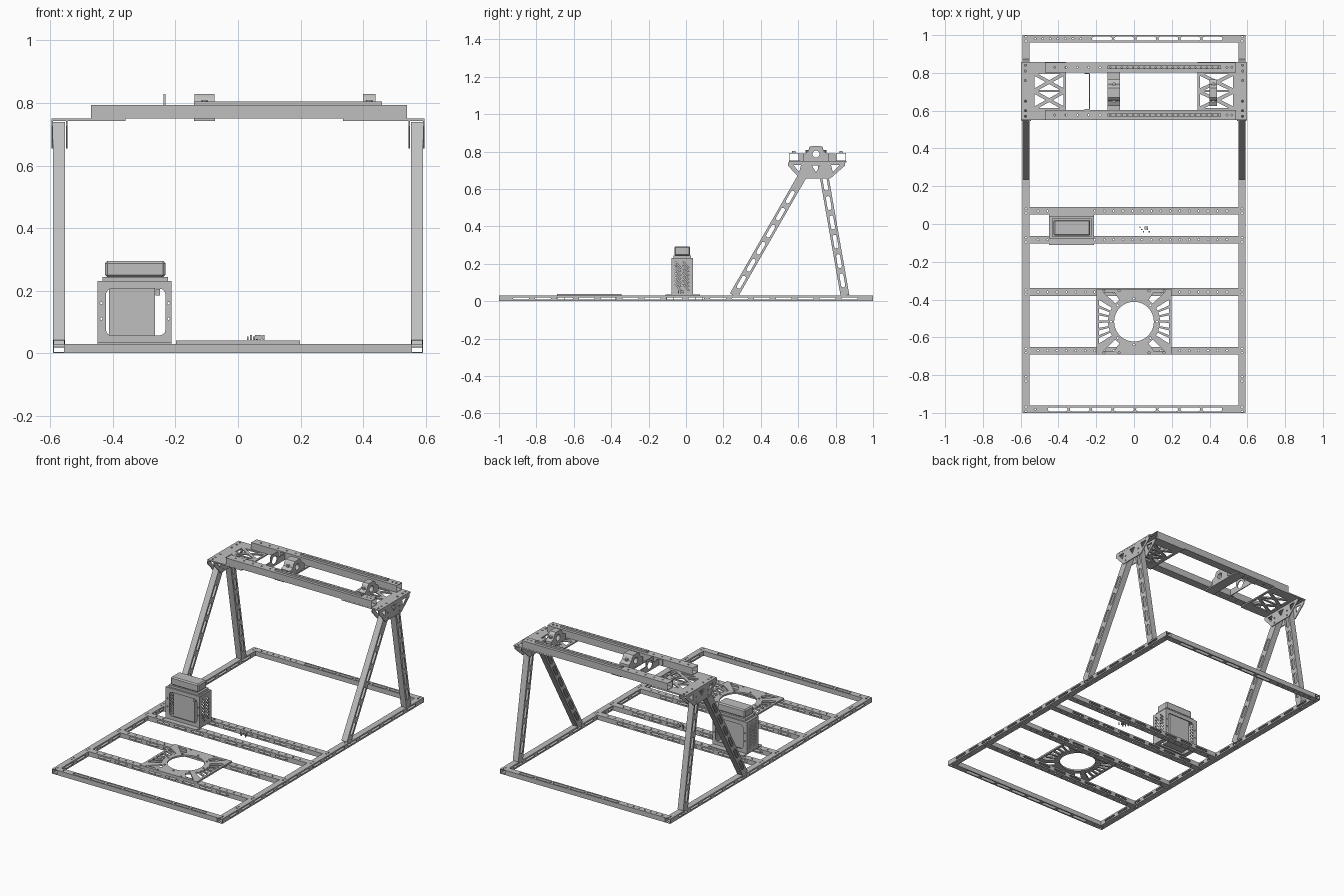
import bpy, bmesh
from math import pi, cos, sin, radians
from mathutils import Matrix, Vector

if "Cube" in bpy.data.objects:
    bpy.data.objects.remove(bpy.data.objects["Cube"])

metal = bpy.data.materials.new("grey_metal")
metal.use_nodes = True
GREY = (0.52, 0.52, 0.52, 1)
metal.diffuse_color = GREY
metal.node_tree.nodes["Principled BSDF"].inputs["Base Color"].default_value = GREY

WALL = 0.003
X, Y, Z = Vector((1, 0, 0)), Vector((0, 1, 0)), Vector((0, 0, 1))


# ---- outlines
def rect(x0, y0, x1, y1):
    return [(x0, y0), (x1, y0), (x1, y1), (x0, y1)]


def circle(cx, cy, r, n=8):
    return [(cx + r * cos(2 * pi * i / n), cy + r * sin(2 * pi * i / n)) for i in range(n)]


def round_rect(x0, y0, x1, y1, r, n=4):
    corners = [(x1 - r, y1 - r), (x0 + r, y1 - r), (x0 + r, y0 + r), (x1 - r, y0 + r)]
    return [(cx + r * cos(pi / 2 * (k + i / n)), cy + r * sin(pi / 2 * (k + i / n)))
            for k, (cx, cy) in enumerate(corners) for i in range(n + 1)]


def slot(cx, cy, length, width):
    return round_rect(cx - length / 2, cy - width / 2, cx + length / 2, cy + width / 2, width * 0.49)


def slot_row(start, end, pitch, length, width):
    n = int((end - start) / pitch)
    return [slot(start + pitch * (i + 0.5), 0, length, width) for i in range(n)]


def hole_row(start, end, pitch, r=0.005):
    n = int((end - start) / pitch)
    return [circle(start + pitch * (i + 0.5), 0, r) for i in range(n)]


# ---- builders
def frame(origin, x, z):
    m = Matrix((x, z.cross(x), z)).transposed().to_4x4()
    m.translation = origin
    return m


def sheet(bm, m, outline, holes=(), t=WALL):
    """Flat plate with holes, centred on the local z = 0 plane."""
    tmp = bmesh.new()
    for loop in [outline, *holes]:
        vs = [tmp.verts.new((a, b, -t / 2)) for a, b in loop]
        for a, b in zip(vs, vs[1:] + vs[:1]):
            tmp.edges.new((a, b))
    bmesh.ops.triangle_fill(tmp, use_beauty=True, edges=tmp.edges[:], normal=(0, 0, 1))
    new = bmesh.ops.extrude_face_region(tmp, geom=tmp.faces[:])["geom"]
    bmesh.ops.translate(tmp, vec=(0, 0, t), verts=[v for v in new if isinstance(v, bmesh.types.BMVert)])
    bmesh.ops.recalc_face_normals(tmp, faces=tmp.faces[:])
    tmp.transform(m)
    me = bpy.data.meshes.new("tmp")
    tmp.to_mesh(me)
    tmp.free()
    bm.from_mesh(me)
    bpy.data.meshes.remove(me)


def box(bm, x0, x1, y0, y1, z0, z1):
    m = Matrix.Translation(((x0 + x1) / 2, (y0 + y1) / 2, (z0 + z1) / 2))
    bmesh.ops.create_cube(bm, size=1, matrix=m @ Matrix.Diagonal((x1 - x0, y1 - y0, z1 - z0, 1)))


def finish(name, bm):
    me = bpy.data.meshes.new(name)
    bm.to_mesh(me)
    bm.free()
    me.materials.append(metal)
    ob = bpy.data.objects.new(name, me)
    bpy.context.collection.objects.link(ob)
    return ob


def tube(name, m, length, w, h, slots=(), holes=()):
    """Hollow bar along local x; slots pierce the z walls, holes the y walls."""
    bm = bmesh.new()
    for s in (-1, 1):
        sheet(bm, m @ Matrix.Translation((0, 0, s * (h - WALL) / 2)), rect(0, -w / 2, length, w / 2), slots)
        side = Matrix.Translation((0, s * (w - WALL) / 2, 0)) @ Matrix.Rotation(pi / 2, 4, "X")
        sheet(bm, m @ side, rect(0, WALL - h / 2, length, h / 2 - WALL), holes)
    finish(name, bm)


def single(name, m, outline, holes=(), t=WALL):
    bm = bmesh.new()
    sheet(bm, m, outline, holes, t)
    return finish(name, bm)


SIDES = (("left", 1), ("right", -1))
CROSS = {"front_plate": -0.67, "rear_plate": -0.36, "front_box": -0.084, "rear_box": 0.069}

# ---- ground frame
joints = [1 + y for y in (-0.98, -0.82, *CROSS.values(), 0.25, 0.85, 0.98)]
for side, s in SIDES:
    tube(side + "_side_rail", frame((s * 0.572, -1, 0.015), Y, X), 2, 0.03, 0.038,
         slot_row(0.06, 1.94, 0.117, 0.085, 0.012),
         [circle(j + dj, 0, 0.005) for j in joints for dj in (-0.011, 0.011)])
for name, y, start in (("front_rail", -0.981, 0.09), ("back_rail", 0.981, 0.325)):
    tube(name, frame((-0.553, y, 0.015), X, Z), 1.106, 0.038, 0.03,
         slot_row(start, 1.03, 0.117, 0.105, 0.021) + hole_row(0.01, start - 0.01, 0.04))
for name, y in CROSS.items():
    tube(name + "_cross_rail", frame((-0.553, y, 0.015), X, Y), 1.106, 0.03, 0.04,
         slot_row(0.05, 1.06, 0.117, 0.085, 0.012), hole_row(0.02, 1.09, 0.05))

# ---- slanted legs and gussets
for side, s in SIDES:
    for name, foot, top in (("front", 0.255, 0.655), ("rear", 0.85, 0.728)):
        a, b = Vector((s * 0.572, foot, 0.03)), Vector((s * 0.572, top, 0.727))
        d = b - a
        tube(f"{side}_{name}_leg", frame(a, d.normalized(), X), d.length, 0.047, 0.038,
             slot_row(0.03, d.length - 0.04, 0.105, 0.075, 0.022))
    for where, x in (("outer", 0.594), ("inner", 0.548)):
        gusset = [(0.545, 0.742), (0.545, 0.725), (0.61, 0.655), (0.77, 0.655), (0.85, 0.725), (0.85, 0.742)]
        cuts = [[(0.672, 0.727), (0.695, 0.69), (0.718, 0.727)], [(0.575, 0.728), (0.605, 0.69), (0.615, 0.728)],
                [(0.775, 0.728), (0.785, 0.69), (0.822, 0.728)]]
        cuts += [circle(y, z, 0.005) for z in (0.67, 0.7) for y in (0.635, 0.75)]
        single(f"{side}_{where}_gusset", frame((s * x, 0, 0), Y, X), gusset, cuts, 0.005)


# ---- truss plates at both ends of the bridge
def lattice(x0, x1, y0, y1, cells, shrink=0.68):
    tris = []
    step = (y1 - y0) / cells
    for i in range(cells):
        cell = rect(x0, y0 + i * step, x1, y0 + (i + 1) * step)
        mid = ((x0 + x1) / 2, y0 + (i + 0.5) * step)
        for a, b in zip(cell, cell[1:] + cell[:1]):
            gx, gy = [(a[k] + b[k] + mid[k]) / 3 for k in (0, 1)]
            tris.append([(gx + (p[0] - gx) * shrink, gy + (p[1] - gy) * shrink) for p in (a, b, mid)])
    return tris


for name, x0, x1, t0, t1, edge in (("right", -0.597, -0.36, -0.535, -0.363, -0.575),
                                   ("left", 0.335, 0.597, 0.34, 0.535, 0.575)):
    bolts = [circle(edge, y, 0.006) for y in (0.57, 0.6, 0.65, 0.76, 0.81, 0.84)]
    single(name + "_truss_plate", frame((0, 0, 0.746), X, Z), rect(x0, 0.55, x1, 0.857),
           lattice(t0, t1, 0.608, 0.799, 2) + bolts, 0.008)

# ---- bridge beams with guide rails
for name, y in (("front", 0.577), ("rear", 0.829)):
    tube(name + "_beam", frame((-0.47, y, 0.7715), X, Z), 1.01, 0.053, 0.043,
         hole_row(0.02, 0.32, 0.06) + hole_row(0.95, 1.0, 0.025))
    single(name + "_guide_rail", frame((-0.14, y, 0.798), X, Z), rect(0, -0.009, 0.6, 0.009),
           hole_row(0, 0.6, 0.03, 0.004), 0.012)

# ---- bearing blocks, cross strap and bracket
half = [(0.07, 0.75), (0.07, 0.785), (0.045, 0.798), (0.035, 0.82), (0.025, 0.829)]
block = [(0.695 + y, z) for y, z in half] + [(0.695 - y, z) for y, z in reversed(half)]
for name, x, t in (("middle", -0.107, 0.064), ("left", 0.42, 0.04)):
    bm = bmesh.new()
    sheet(bm, frame((x, 0, 0), Y, X), block, [circle(0.695, 0.787, 0.019, 16)], t)
    for y in (0.65, 0.74):
        bmesh.ops.create_cone(bm, cap_ends=True, segments=8, radius1=0.01, radius2=0.01, depth=0.012,
                              matrix=Matrix.Translation((x, y, 0.802)))
    finish(name + "_bearing_block", bm)
bm = bmesh.new()
box(bm, -0.14, -0.073, 0.56, 0.846, 0.742, 0.75)
finish("cross_strap", bm)
bm = bmesh.new()
sheet(bm, frame((-0.235, 0, 0), Y, X),
      [(0.608, 0.75), (0.798, 0.75), (0.798, 0.79), (0.735, 0.79), (0.73, 0.828), (0.66, 0.828),
       (0.655, 0.79), (0.608, 0.79)], [circle(0.695, 0.787, 0.025, 16)], 0.005)
for y in (0.606, 0.797):
    box(bm, -0.262, -0.235, y - 0.002, y + 0.002, 0.752, 0.79)
finish("cable_bracket", bm)

# ---- round-hole mounting plate with radial spokes
def spoke_gap(a0, a1, flip):
    def ray(a, r=None):
        a = radians(a)
        if r is None:
            r = min(0.185 / cos(a), 0.155 / max(abs(sin(a)), 0.01))
        return (flip * r * cos(a), r * sin(a))
    return [ray(a0, 0.138), ray(a0), ray(a1), ray(a1, 0.138)]


gaps = [spoke_gap(a * k, (a + w) * k, f) for f in (-1, 1) for k in (-1, 1)
        for a, w in ((2, 8), (14, 7), (25, 7), (44, 12))]
bolts = [circle(0.122 * cos(i * pi / 4), 0.122 * sin(i * pi / 4), 0.006) for i in range(8)]
bolts += [circle(x, y, 0.006) for x in (-0.16, -0.08, 0.08, 0.16) for y in (-0.164, 0.164)]
single("mounting_plate", frame((0, -0.517, 0.035), X, Z), rect(-0.198, -0.173, 0.198, 0.173),
       [circle(0, 0, 0.105, 48)] + gaps + bolts, 0.01)

# ---- equipment box: cage, core and cap
bm = bmesh.new()
for y in (-0.074, 0.036):
    sheet(bm, frame((0, y, 0), X, -Y), rect(-0.45, 0.033, -0.212, 0.23),
          [round_rect(-0.422, 0.057, -0.232, 0.206, 0.018)] +
          [circle(x, z, 0.004) for x in (-0.437, -0.222) for z in (0.11, 0.16)], 0.005)
slits = [[(y, z), (y + 0.008, z), (y + 0.036, z - 0.032), (y + 0.028, z - 0.032)]
         for y in (-0.06, -0.018) for z in (0.09 + 0.02 * i for i in range(7))]
for x in (-0.447, -0.215):
    sheet(bm, frame((x, 0, 0), Y, X), rect(-0.072, 0.033, 0.034, 0.228), slits, 0.005)
sheet(bm, frame((0, 0, 0.0325), X, Z), rect(-0.45, -0.11, -0.212, 0.075),
      [rect(-0.425, -0.055, -0.24, 0.018)], 0.005)
box(bm, -0.448, -0.214, -0.072, 0.034, 0.223, 0.23)
finish("equipment_cage", bm)
bm = bmesh.new()
box(bm, -0.412, -0.266, -0.052, 0.014, 0.04, 0.224)
finish("equipment_core", bm)
bm = bmesh.new()
box(bm, -0.425, -0.232, -0.062, 0.022, 0.243, 0.294)
cap = finish("equipment_cap", bm)
bevel = cap.modifiers.new("edge", "BEVEL")
bevel.width = 0.007
bevel.segments = 1
bm = bmesh.new()
box(bm, -0.433, -0.224, -0.066, 0.028, 0.23, 0.244)
box(bm, -0.264, -0.25, -0.07, -0.05, 0.185, 0.205)
finish("cap_collar", bm)

# ---- small loose fittings between the middle rails
bm = bmesh.new()
for i in range(6):
    x = 0.028 + i * 0.01
    box(bm, x, x + 0.006, -0.02 - 0.012 * (i % 3), -0.014 - 0.012 * (i % 3), 0.042, 0.054 + 0.004 * (i % 2))
box(bm, 0.055, 0.075, -0.03, -0.014, 0.044, 0.058)
finish("small_fittings", bm)
